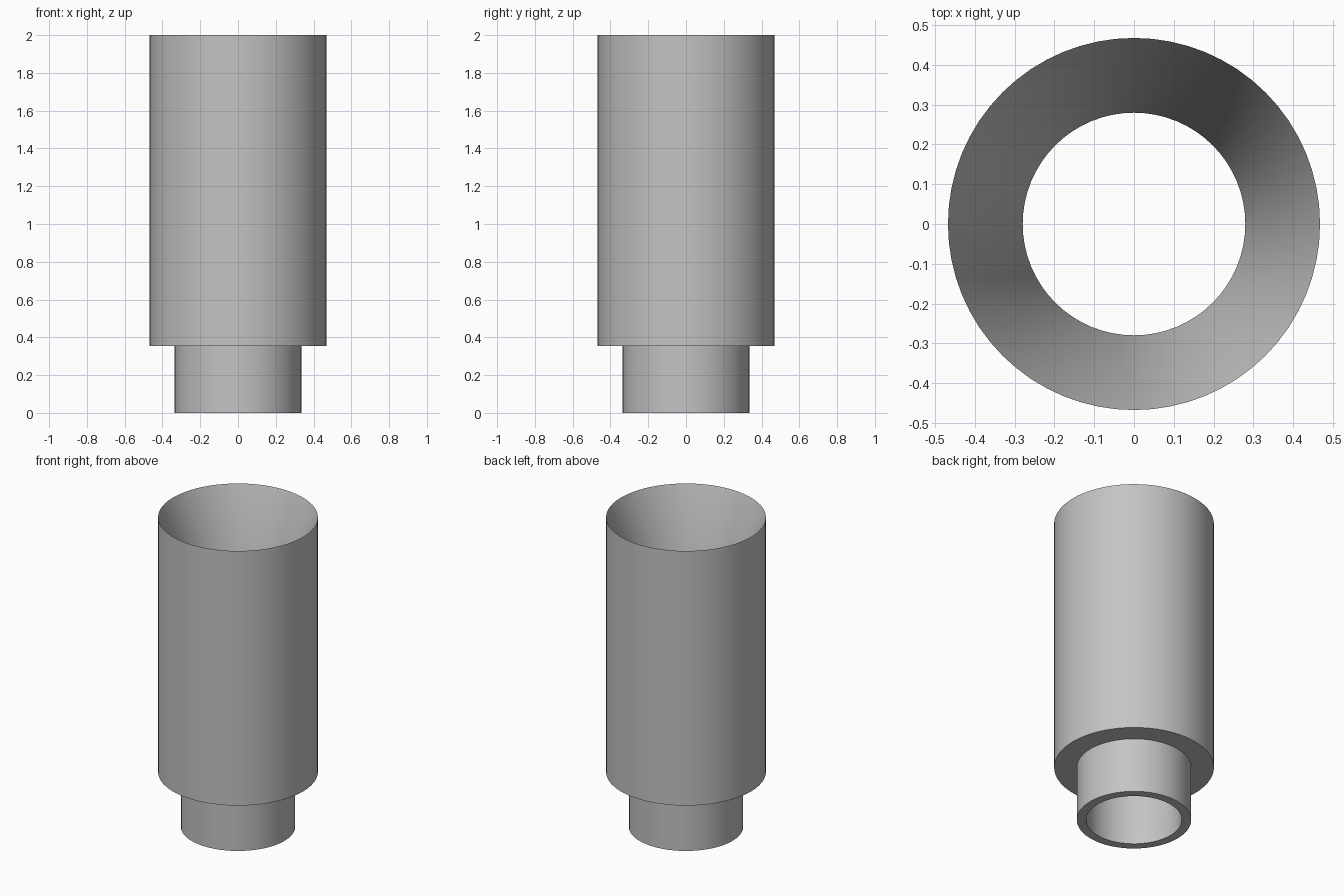
import bpy
import math

cube = bpy.data.objects.get("Cube")
if cube:
    bpy.data.objects.remove(cube, do_unlink=True)

SIDES = 64
BORE, SPIGOT, BODY = 0.28, 0.335, 0.468
STEP, THROAT, TOP = 0.355, 1.45, 2.0

# Plain grey finish
grey = bpy.data.materials.new("plain grey")
grey.use_nodes = True
colour = (0.55, 0.55, 0.55, 1)
grey.diffuse_color = colour
grey.node_tree.nodes["Principled BSDF"].inputs["Base Color"].default_value = colour


def lathe(name, profile, sides):
    """Spin a closed (radius, height) profile around the z axis."""
    count = len(profile)
    verts = []
    for i in range(sides):
        a = math.tau * i / sides
        verts += [(r * math.cos(a), r * math.sin(a), z) for r, z in profile]
    faces = []
    for i in range(sides):
        here, there = i * count, (i + 1) % sides * count
        for j in range(count):
            k = (j + 1) % count
            faces.append((here + j, there + j, there + k, here + k))
    mesh = bpy.data.meshes.new(name)
    mesh.from_pydata(verts, [], faces)
    mesh.materials.append(grey)
    obj = bpy.data.objects.new(name, mesh)
    bpy.context.collection.objects.link(obj)
    return obj


# Stepped sleeve: spigot, body, knife-edged rim, flared mouth and through bore
sleeve = lathe("flared_sleeve", [
    (BORE, 0), (SPIGOT, 0), (SPIGOT, STEP), (BODY, STEP),
    (BODY, TOP), (BORE, THROAT),
], SIDES)

# Smooth walls with crisp rims
bpy.ops.object.select_all(action="DESELECT")
sleeve.select_set(True)
bpy.context.view_layer.objects.active = sleeve
bpy.ops.object.shade_smooth_by_angle(angle=math.radians(30))
